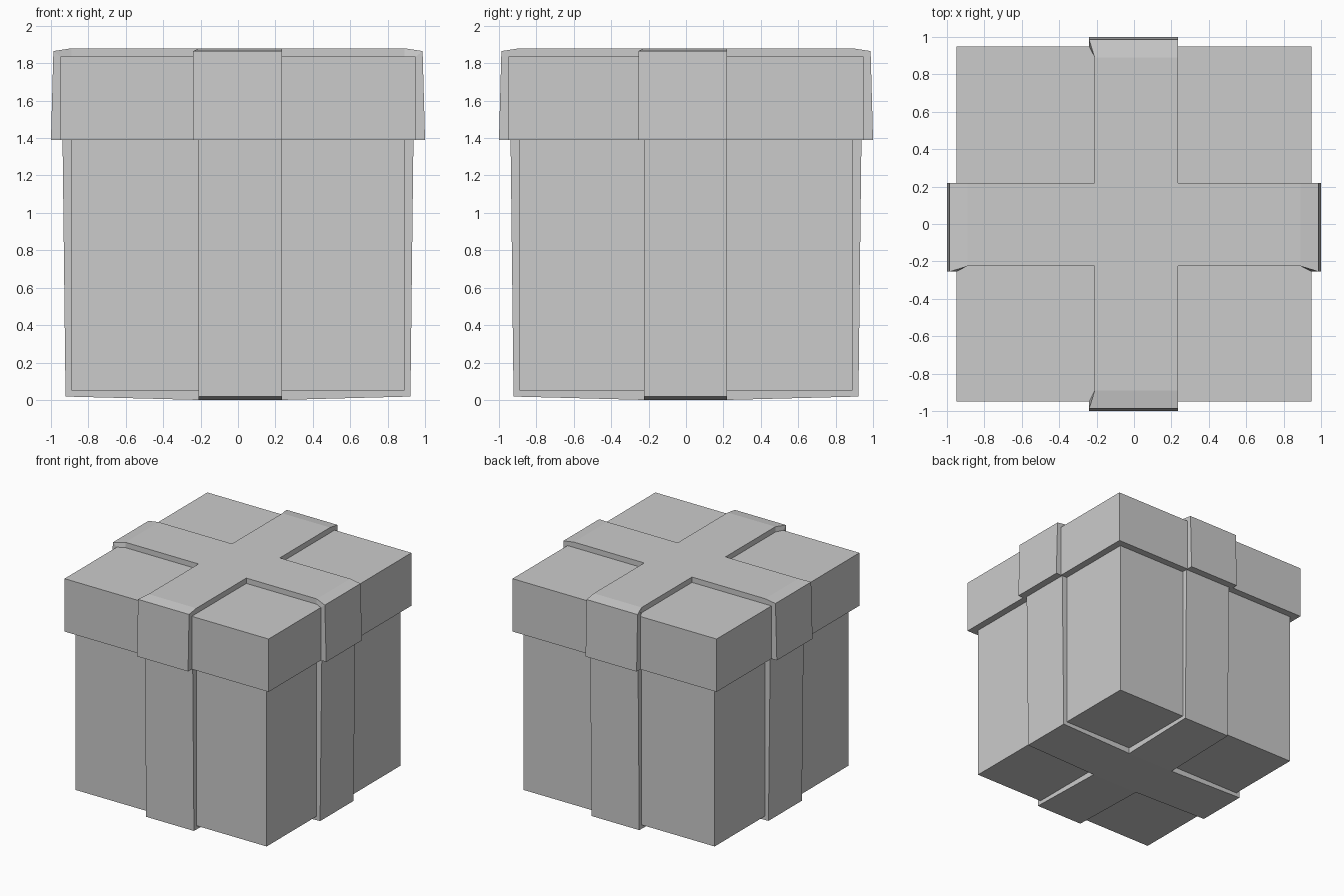
import bpy, bmesh
from mathutils import Vector

if "Cube" in bpy.data.objects:
    bpy.data.objects.remove(bpy.data.objects["Cube"])

X_BAND = (-0.21, 0.235)    # ribbon running along y
Y_BAND = (-0.225, 0.22)    # ribbon running along x


def in_band(v, band):
    return band[0] < v < band[1]


def cut_box(half, z0, z1, extra_cuts=()):
    """Box with loop cuts along the ribbon edges."""
    bm = bmesh.new()
    bmesh.ops.create_cube(bm, size=1)
    for v in bm.verts:
        v.co = (v.co.x * 2 * half, v.co.y * 2 * half, z0 + (v.co.z + 0.5) * (z1 - z0))
    for axis, band in ((0, X_BAND), (1, Y_BAND)):
        normal = Vector((axis == 0, axis == 1, 0))
        for c in (*band, *extra_cuts):
            bmesh.ops.bisect_plane(bm, geom=bm.verts[:] + bm.edges[:] + bm.faces[:],
                                   plane_co=normal * c, plane_no=normal)
    bm.normal_update()
    return bm


def raise_ribbon(bm, open_sign, shape):
    """Extrude the ribbon faces on every side but the joint, then shape them."""
    faces = []
    for f in bm.faces:
        c = f.calc_center_median()
        on_x = in_band(c.x, X_BAND) and abs(f.normal.x) < 0.5
        on_y = in_band(c.y, Y_BAND) and abs(f.normal.y) < 0.5
        if (on_x or on_y) and f.normal.z * open_sign < 0.5:
            faces.append(f)
    geom = bmesh.ops.extrude_face_region(bm, geom=faces)["geom"]
    for v in geom:
        if isinstance(v, bmesh.types.BMVert):
            shape(v)


def finish(bm, name):
    bmesh.ops.recalc_face_normals(bm, faces=bm.faces[:])
    mesh = bpy.data.meshes.new(name)
    bm.to_mesh(mesh)
    bm.free()
    bpy.context.collection.objects.link(bpy.data.objects.new(name, mesh))


def push_out(v, half, out):
    """Move a side vertex outward; report whether it was on a side."""
    side = False
    for i in (0, 1):
        if abs(abs(v.co[i]) - half) < 1e-4:
            v.co[i] = out if v.co[i] > 0 else -out
            side = True
    return side


# Box body with ribbon round its sides and underneath
def shape_body(v):
    low = v.co.z < 0.5
    side = push_out(v, 0.89, 0.922 if low else 0.938)
    if low:
        v.co.z = 0.018 if side else 0.0


body = cut_box(0.89, 0.05, 1.39)
raise_ribbon(body, 1, shape_body)
top = [f for f in body.faces if f.normal.z > 0.9 and f.calc_center_median().z > 1.38]
bmesh.ops.delete(body, geom=top, context='FACES_ONLY')
finish(body, "box_body_with_ribbon")


# Lid with ribbon over the top and down the sides
def shape_lid(v):
    high = v.co.z > 1.6
    side = push_out(v, 0.95, 0.987 if high else 1.0)
    if high:
        v.co.z = 1.865 if side else 1.88


lid = cut_box(0.95, 1.39, 1.835, (-0.89, 0.89))
inner = [f for f in lid.faces if f.normal.z < -0.9
         and max(map(abs, f.calc_center_median().xy)) < 0.89]
bmesh.ops.delete(lid, geom=inner, context='FACES')
# the ribbon widens a little on one edge where it folds over the lid
for v in lid.verts:
    if abs(v.co.y) > 0.94 and abs(v.co.x - X_BAND[0]) < 1e-4:
        v.co.x -= 0.03
    if abs(v.co.x) > 0.94 and abs(v.co.y - Y_BAND[0]) < 1e-4:
        v.co.y -= 0.03
raise_ribbon(lid, -1, shape_lid)
finish(lid, "lid_with_ribbon")
